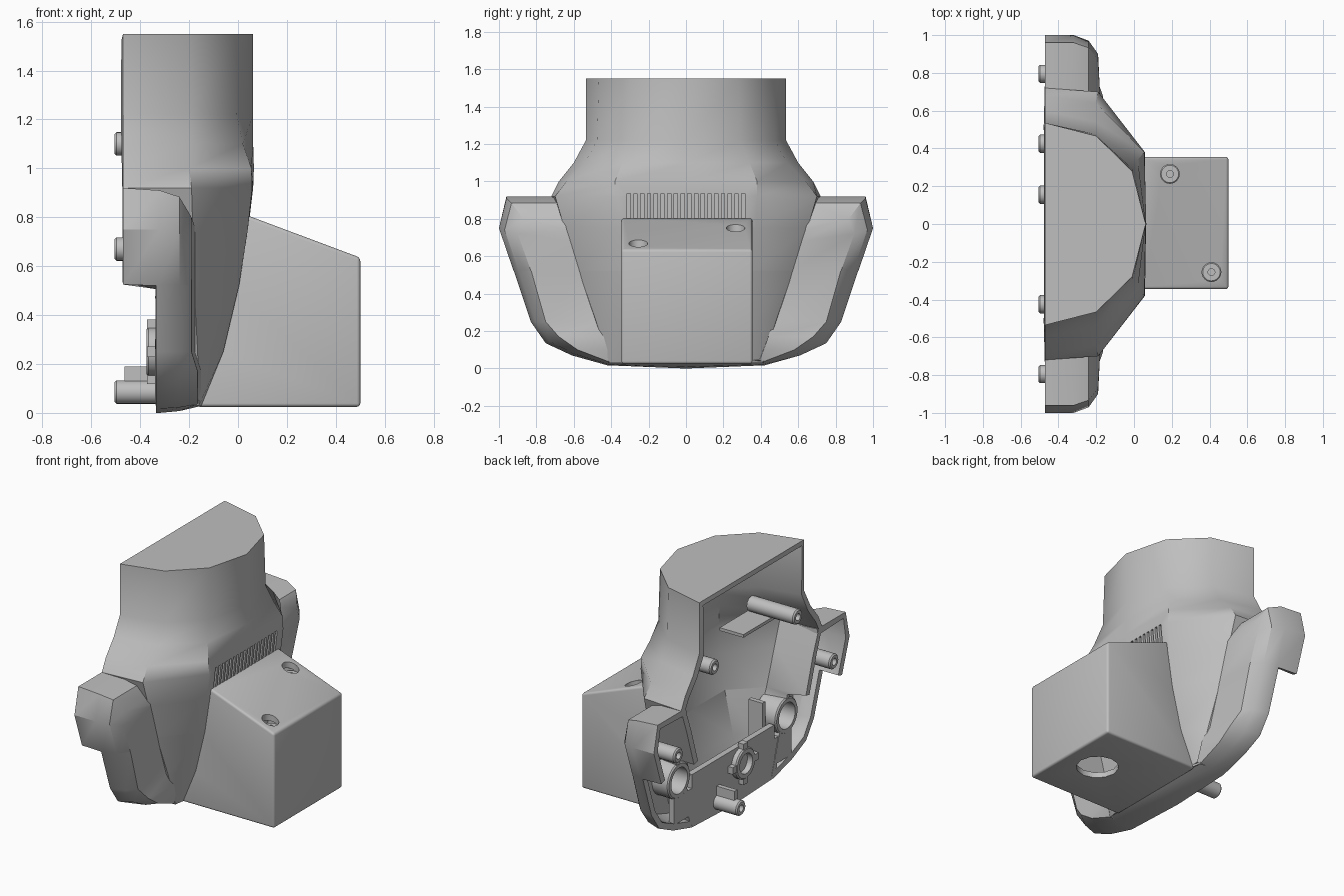
import bpy, bmesh, math
from mathutils import Matrix, Vector

if "Cube" in bpy.data.objects:
    bpy.data.objects.remove(bpy.data.objects["Cube"])

grey = bpy.data.materials.new("plain grey")
grey.use_nodes = True
grey.diffuse_color = (0.52, 0.52, 0.52, 1)
grey.node_tree.nodes["Principled BSDF"].inputs["Base Color"].default_value = grey.diffuse_color


def finish(name, bm, recalc=True):
    if recalc:
        bmesh.ops.recalc_face_normals(bm, faces=bm.faces)
    mesh = bpy.data.meshes.new(name)
    bm.to_mesh(mesh)
    bm.free()
    mesh.materials.append(grey)
    ob = bpy.data.objects.new(name, mesh)
    bpy.context.collection.objects.link(ob)
    return ob


def activate(ob):
    bpy.ops.object.select_all(action='DESELECT')
    ob.select_set(True)
    bpy.context.view_layer.objects.active = ob


def apply_mod(ob, kind, **settings):
    activate(ob)
    mod = ob.modifiers.new(kind, kind)
    for key, value in settings.items():
        setattr(mod, key, value)
    bpy.ops.object.modifier_apply(modifier=mod.name)


def cut(ob, cutter):
    apply_mod(ob, 'BOOLEAN', operation='DIFFERENCE', solver='EXACT', object=cutter)
    bpy.data.objects.remove(cutter)


def smooth(ob, angle=40):
    activate(ob)
    bpy.ops.object.shade_smooth_by_angle(angle=math.radians(angle))


def mirrored(half):
    """Full section from the +y half, whose last point lies on y = 0."""
    return half + [(x, -y, z) for x, y, z in reversed(half[:-1])]


def loft(name, rings, cap=False, thickness=0.04):
    """Open sheet through the rings, thickened inwards."""
    bm = bmesh.new()
    rows = [[bm.verts.new(p) for p in ring] for ring in rings]
    for a, b in zip(rows, rows[1:]):
        for i in range(len(a) - 1):
            bm.faces.new((a[i], b[i], b[i + 1], a[i + 1]))
    if cap:
        bm.faces.new(rows[0])
    bmesh.ops.recalc_face_normals(bm, faces=bm.faces)
    # The foremost face must look forwards
    front = max(bm.faces, key=lambda f: f.calc_center_median().x)
    if front.normal.x < 0:
        bmesh.ops.reverse_faces(bm, faces=bm.faces)
    ob = finish(name, bm, False)
    apply_mod(ob, 'SOLIDIFY', thickness=thickness, offset=-1, use_rim=True)
    return ob


def prism(name, profile, y0, y1):
    """Profile in x, z extruded along y."""
    bm = bmesh.new()
    face = bm.faces.new([bm.verts.new((x, y0, z)) for x, z in profile])
    new = bmesh.ops.extrude_face_region(bm, geom=[face])["geom"]
    bmesh.ops.translate(bm, vec=(0, y1 - y0, 0),
                        verts=[v for v in new if isinstance(v, bmesh.types.BMVert)])
    return finish(name, bm)


def block(name, x0, x1, y0, y1, z0, z1):
    return prism(name, [(x0, z0), (x1, z0), (x1, z1), (x0, z1)], y0, y1)


def tube(name, start, end, outer, inner, sides=24):
    """Tube between two points; a zero inner radius makes a solid rod."""
    a, b = Vector(start), Vector(end)
    turn = (b - a).to_track_quat('Z', 'Y').to_matrix().to_4x4()
    length = (b - a).length
    # The start of a tube has a small chamfer
    circles = [(outer, 0), (outer, length)]
    if inner:
        circles = [(outer - .008, 0), (outer, .008), (outer, length), (inner, length), (inner, 0)]
    bm = bmesh.new()
    rows = [[bm.verts.new((r * math.cos(t), r * math.sin(t), h))
             for t in (2 * math.pi * i / sides for i in range(sides))] for r, h in circles]
    pairs = zip(rows, rows[1:] + rows[:1]) if inner else [(rows[0], rows[1])]
    for p, q in pairs:
        for i in range(sides):
            j = (i + 1) % sides
            bm.faces.new((p[i], p[j], q[j], q[i]))
    if not inner:
        for row in rows:
            bm.faces.new(row)
    bm.transform(Matrix.Translation(a) @ turn)
    ob = finish(name, bm)
    smooth(ob)
    return ob


# Main shell: (z, back x, back y, side x, side y, front corner x, front corner y, centre x)
levels = [
    (1.55, -.47, .535, -.20, .466, -.01, .28, .062),
    (1.22, -.47, .535, -.20, .475, -.005, .29, .062),
    (1.10, -.47, .60, -.20, .54, .02, .34, .062),
    (1.00, -.47, .68, -.20, .64, .055, .38, .065),
    (.92, -.47, .72, -.19, .70, .058, .38, .062),
    (.75, -.47, .66, -.185, .65, .04, .375, .042),
    (.525, -.47, .59, -.18, .575, .005, .365, .008),
    (.52, -.335, .59, -.18, .573, .004, .365, .007),
    (.25, -.335, .50, -.165, .48, -.06, .355, -.058),
    (.03, -.335, .43, -.16, .41, -.15, .35, -.15),
]
shell = loft("main_shell", [mirrored([(bx, by, z), (sx, sy, z), (fx, fy, z), (cx, 0, z)])
                            for z, bx, by, sx, sy, fx, fy, cx in levels], cap=True)

# Blind vent slots in the front wall, and clearance for the sockets
for i in range(18):
    y = (i - 8.5) * .036
    cut(shell, block("slot_cutter", .032, .2, y - .009, y + .009, .80, .935))
for y in (-.55, .55):
    cut(shell, tube("socket_cutter", (-.4, y, .37), (-.20, y, .37), .10, 0))
smooth(shell)

# Side wings and belly: (outer y, z), (front rim y, z), (inner y, z)
outline = [
    ((.67, .92), (.635, .80), (.625, .76)),
    ((.96, .92), (.87, .80), (.62, .74)),
    ((1.0, .75), (.90, .72), (.61, .68)),
    ((.923, .525), (.83, .525), (.56, .525)),
    ((.92, .52), (.827, .52), (.558, .52)),
    ((.83, .25), (.75, .25), (.465, .25)),
    ((.75, .135), (.68, .17), (.44, .17)),
    ((.61, .07), (.58, .10), (.415, .10)),
    ((.42, .017), (.41, .035), (.395, .045)),
    ((0, 0), (0, .025), (0, .03)),
]
rings = [[], [], [], [], []]
for (oy, oz), (ry, rz), (iy, iz) in outline:
    rim = -.19 if oz > .2 else -.165
    mid = Vector((oy, oz)).lerp(Vector((ry, rz)), .3)
    rings[0].append((-.47 if oz > .522 else -.335, oy, oz))
    rings[1].append((-.32, oy, oz - .01 if oz > .9 else oz))
    rings[2].append((-.24, mid.x, mid.y))
    rings[3].append((rim, ry, rz))
    rings[4].append((rim + .014, iy, iz))
wings = loft("wings_and_belly", [mirrored(r) for r in rings])
smooth(wings, 32)

# Front housing with sloping lid, hollow inside
housing = prism("front_housing", [(-.17, .025), (.5, .025), (.5, .635), (.04, .807),
                                  (-.01, .5), (-.08, .25)], -.345, .355)
apply_mod(housing, 'BEVEL', width=.014, segments=3, limit_method='ANGLE', angle_limit=math.radians(50))
cut(housing, prism("cavity_cutter", [(-.09, .06), (.465, .06), (.465, .61), (.07, .755),
                                     (.035, .5), (-.03, .25)], -.31, .32))
cut(housing, tube("port_cutter", (.28, 0, -.1), (.28, 0, .1), .125, 0, 12))

# Recessed lid screws
for x, y in ((.19, .265), (.41, -.255)):
    top = .807 - (x - .04) * .374
    cut(housing, tube("screw_cutter", (x, y, top - .06), (x, y, top + .1), .05, 0))
    tube("lid_screw_post", (x, y, top - .04), (x, y, .06), .054, .018)
smooth(housing)

# Fixing pins, large sockets and ribs on both sides
for side, label in ((1, "left"), (-1, "right")):
    tube(label + "_upper_pin", (-.505, side * .425, 1.1), (-.17, side * .425, 1.1), .048, .022)
    tube(label + "_wing_pin", (-.505, side * .795, .67), (-.21, side * .795, .67), .048, .022)
    tube(label + "_socket", (-.338, side * .55, .37), (-.19, side * .55, .37), .115, .083)
    inner, outer = sorted((side * .38, side * .41))
    block(label + "_rib", -.28, -.18, inner, outer, .22, .5)

# Inner ledge beside the right upper pin
block("inner_ledge", -.32, -.15, -.46, -.13, 1.03, 1.05)

# Lower back plate, its locating ring and tabs
block("back_plate", -.338, -.30, -.42, .42, .03, .36)
block("back_plate_sides", -.336, -.30, -.6, .6, .1, .27)
ring_y, ring_z = -.08, .25
tube("locating_ring", (-.375, ring_y, ring_z), (-.33, ring_y, ring_z), .10, .065)
for k in range(4):
    t = math.pi * (k / 2 + .5)
    y, z = ring_y + .11 * math.cos(t), ring_z + .11 * math.sin(t)
    block("ring_tab", -.372, -.33, y - .022, y + .022, z - .022, z + .022)

# Lower pin with its fin
tube("lower_pin", (-.505, .155, .085), (-.32, .155, .085), .048, .022)
block("lower_pin_fin", -.465, -.33, .14, .17, .12, .19)
